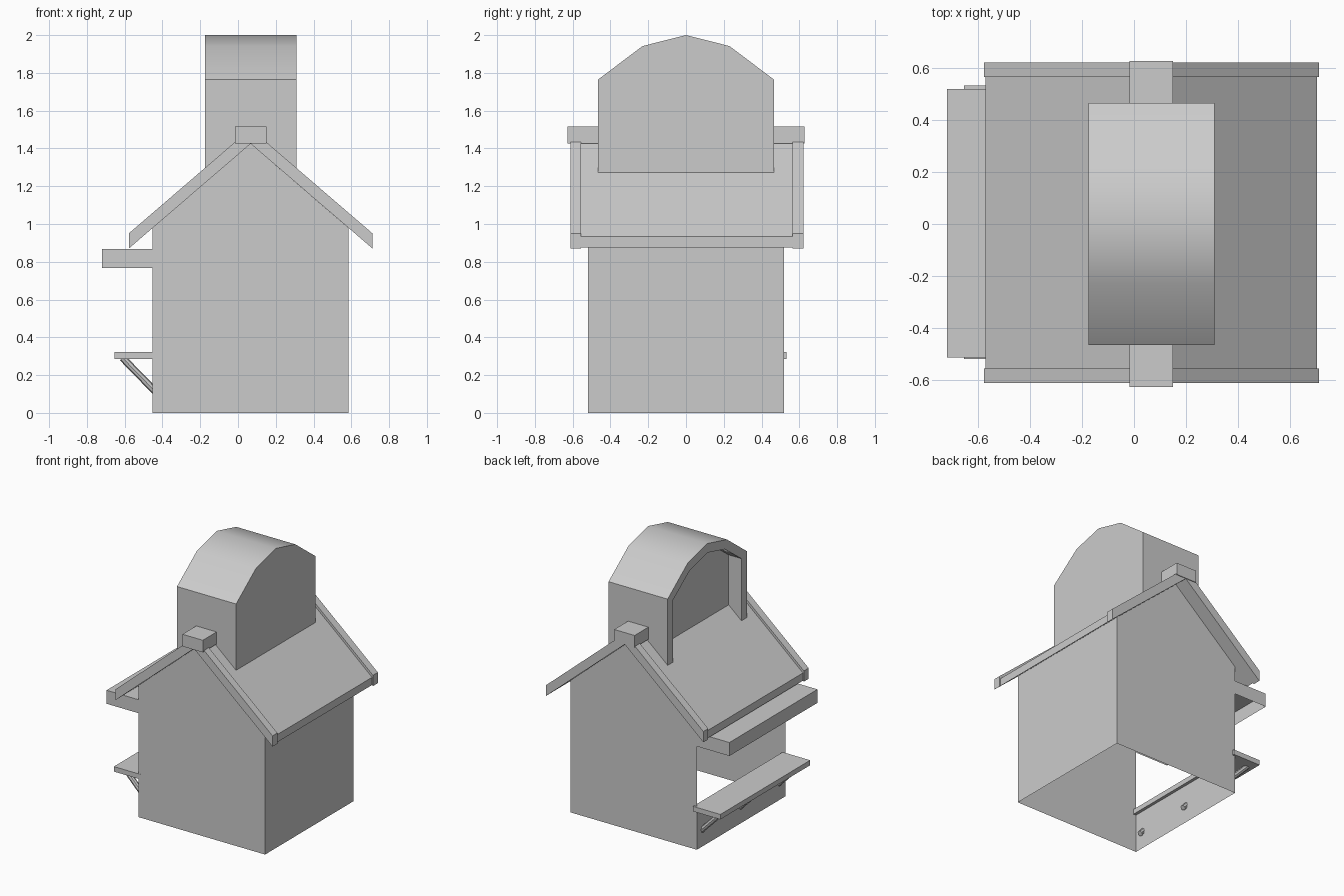
import bpy
import bmesh
from math import radians
from mathutils import Vector

if "Cube" in bpy.data.objects:
    bpy.data.objects.remove(bpy.data.objects["Cube"], do_unlink=True)

grey = bpy.data.materials.new("plain_grey")
grey.use_nodes = True
colour = (0.6, 0.6, 0.6, 1)
grey.diffuse_color = colour
grey.node_tree.nodes["Principled BSDF"].inputs["Base Color"].default_value = colour


def finish(name, bm, recalc=True):
    if recalc:
        bmesh.ops.recalc_face_normals(bm, faces=bm.faces)
    mesh = bpy.data.meshes.new(name)
    bm.to_mesh(mesh)
    bm.free()
    mesh.materials.append(grey)
    obj = bpy.data.objects.new(name, mesh)
    bpy.context.scene.collection.objects.link(obj)
    return obj


def box(name, x, y, z, open_sides=()):
    """Box from (min, max) ranges; faces pointing along open_sides are removed."""
    bm = bmesh.new()
    bmesh.ops.create_cube(bm, size=1)
    for v in bm.verts:
        v.co = [r[0] if c < 0 else r[1] for c, r in zip(v.co, (x, y, z))]
    bm.normal_update()
    gone = [f for f in bm.faces if any(f.normal.dot(Vector(d)) > 0.9 for d in open_sides)]
    if gone:
        bmesh.ops.delete(bm, geom=gone, context='FACES')
    return finish(name, bm, not gone)


def extrude(name, profile, axis, start, end):
    """Prism: an XZ profile along y, or a YZ profile along x."""
    bm = bmesh.new()

    def ring(t):
        return [bm.verts.new((a, t, b) if axis == 'y' else (t, a, b)) for a, b in profile]

    r0, r1 = ring(start), ring(end)
    bm.faces.new(r0)
    bm.faces.new(r1[::-1])
    for i in range(len(profile)):
        j = (i + 1) % len(profile)
        bm.faces.new((r0[j], r0[i], r1[i], r1[j]))
    return finish(name, bm)


# House shell: two gables and side walls, open below and along the serving hatch
RIDGE, APEX, SLOPE = 0.067, 1.425, 0.86
LEFT, RIGHT, DEPTH = 0.585, -0.452, 0.518
EAVE, SILL, HEAD = 0.979, 0.30, 0.865
outline = [(RIGHT, 0), (LEFT, 0), (LEFT, EAVE), (RIDGE, APEX),
           (RIGHT, EAVE), (RIGHT, HEAD), (RIGHT, SILL)]
bm = bmesh.new()
front = [bm.verts.new((x, -DEPTH, z)) for x, z in outline]
back = [bm.verts.new((x, DEPTH, z)) for x, z in outline]
bm.faces.new(front)
bm.faces.new(back[::-1])
for i, j in ((1, 2), (4, 5), (6, 0)):
    bm.faces.new((front[j], front[i], back[i], back[j]))
finish("house_walls", bm, recalc=False)


# Pitched roof with thicker barge boards at both gables
def chevron(half, thick):
    drop = APEX - SLOPE * half
    lower = [(RIDGE - half, drop), (RIDGE, APEX), (RIDGE + half, drop)]
    return lower + [(x, z + thick) for x, z in reversed(lower)]


extrude("roof", chevron(0.638, 0.057), 'y', -0.57, 0.575)
extrude("front_barge_board", chevron(0.645, 0.08), 'y', -0.612, -0.556)
extrude("back_barge_board", chevron(0.645, 0.08), 'y', 0.565, 0.622)
box("ridge_cap", (-0.017, 0.15), (-0.627, 0.627), (1.425, 1.515))

# Rooftop turret: arched block with a projecting arched frame on its open side
arch = [(-0.465, 1.25), (-0.465, 1.765), (-0.23, 1.942), (0, 2.0),
        (0.23, 1.942), (0.465, 1.765), (0.465, 1.25)]
inner = [(-0.4, 1.25), (-0.4, 1.735), (-0.205, 1.88), (0, 1.932),
         (0.205, 1.88), (0.4, 1.735), (0.4, 1.25)]
turret = extrude("turret", arch, 'x', -0.07, 0.31)
frame = extrude("turret_frame", arch + inner[::-1], 'x', -0.175, -0.07)
for obj in (turret, frame):
    bpy.ops.object.select_all(action='DESELECT')
    obj.select_set(True)
    bpy.context.view_layer.objects.active = obj
    bpy.ops.object.shade_smooth_by_angle(angle=radians(32))

# Raised hatch cover, hollow below, and the counter shelf
box("hatch_cover", (-0.72, RIGHT), (-0.513, 0.52), (0.768, 0.868),
    open_sides=((0, 0, -1), (1, 0, 0)))
box("counter_shelf", (-0.655, -0.43), (-0.52, 0.533), (0.285, 0.322))

# Diagonal struts under the shelf
for number, y in enumerate((-0.45, 0, 0.45), 1):
    top, foot = Vector((-0.612, y, 0.292)), Vector((-0.43, y, 0.105))
    run = top - foot
    bm = bmesh.new()
    bmesh.ops.create_cone(bm, cap_ends=True, segments=8, radius1=0.019,
                          radius2=0.019, depth=run.length)
    turn = run.to_track_quat('Z', 'Y').to_matrix().to_4x4()
    turn.translation = (top + foot) / 2
    bm.transform(turn)
    finish(f"shelf_strut_{number}", bm)
